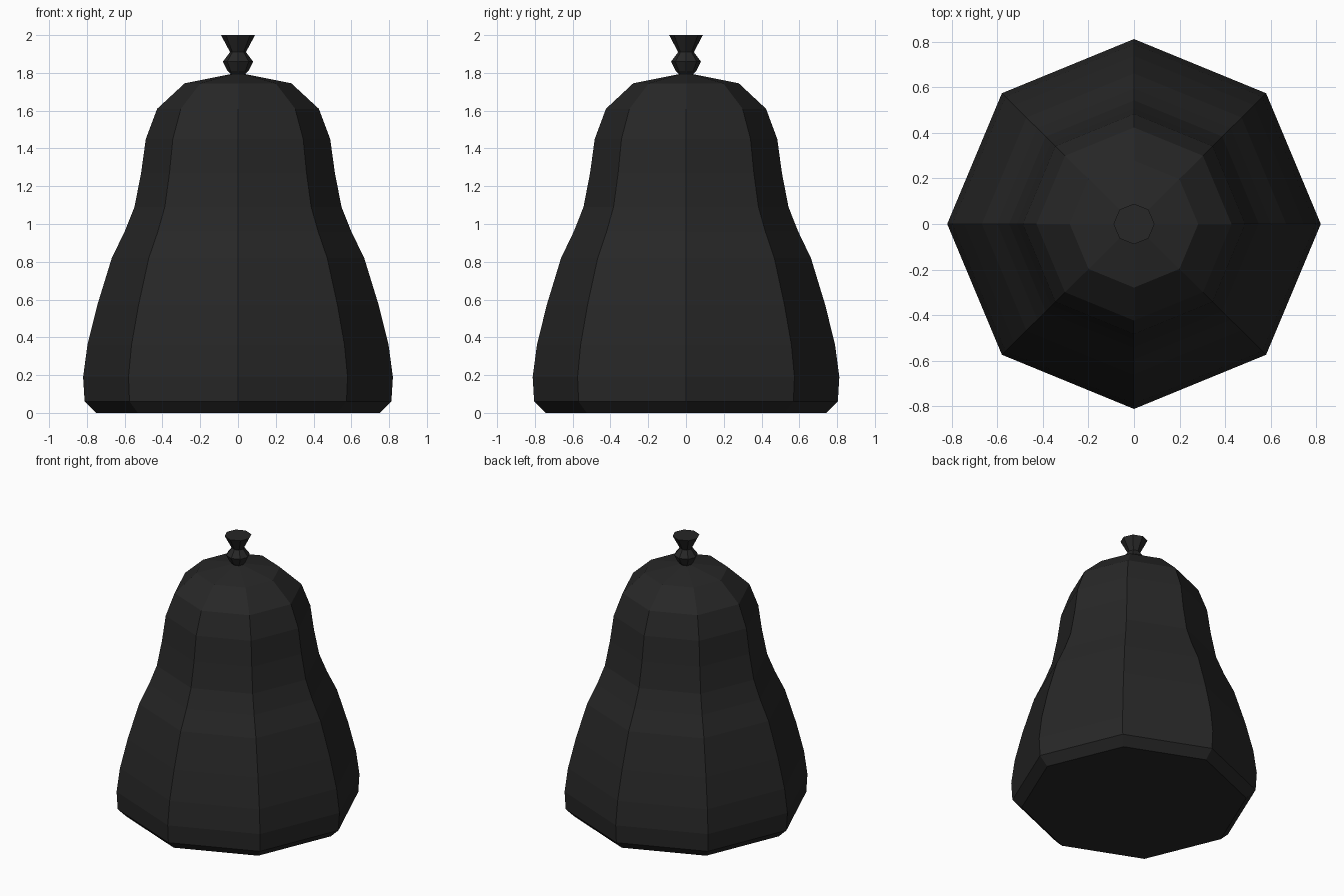
import bpy
import bmesh
from math import cos, sin, pi

if "Cube" in bpy.data.objects:
    bpy.data.objects.remove(bpy.data.objects["Cube"])

SIDES = 8
Y_SCALE = 0.99

black = bpy.data.materials.new("black_plastic")
black.diffuse_color = (0.02, 0.02, 0.02, 1)
black.use_nodes = True
black.node_tree.nodes["Principled BSDF"].inputs["Base Color"].default_value = black.diffuse_color


def lathe(name, profile):
    """Closed eight-sided solid from a list of (radius, height)."""
    bm = bmesh.new()
    rings = []
    for r, z in profile:
        rings.append([bm.verts.new((r * cos(2 * pi * i / SIDES),
                                    r * sin(2 * pi * i / SIDES) * Y_SCALE, z))
                      for i in range(SIDES)])
    for low, high in zip(rings, rings[1:]):
        for i in range(SIDES):
            j = (i + 1) % SIDES
            bm.faces.new((low[i], low[j], high[j], high[i]))
    bm.faces.new(rings[0][::-1])
    bm.faces.new(rings[-1])
    mesh = bpy.data.meshes.new(name)
    bm.to_mesh(mesh)
    bm.free()
    mesh.materials.append(black)
    obj = bpy.data.objects.new(name, mesh)
    bpy.context.collection.objects.link(obj)
    return obj


# Sagging sack body
lathe("bag_body", [
    (0.75, 0), (0.812, 0.06), (0.82, 0.19), (0.797, 0.36), (0.745, 0.57),
    (0.668, 0.82), (0.60, 0.96), (0.548, 1.09), (0.513, 1.27), (0.488, 1.45),
    (0.428, 1.61), (0.282, 1.745), (0.03, 1.795)])

# Tied knot and flared end
lathe("bag_knot", [
    (0.03, 1.785), (0.055, 1.81), (0.08, 1.86), (0.042, 1.91), (0.09, 2.0)])
